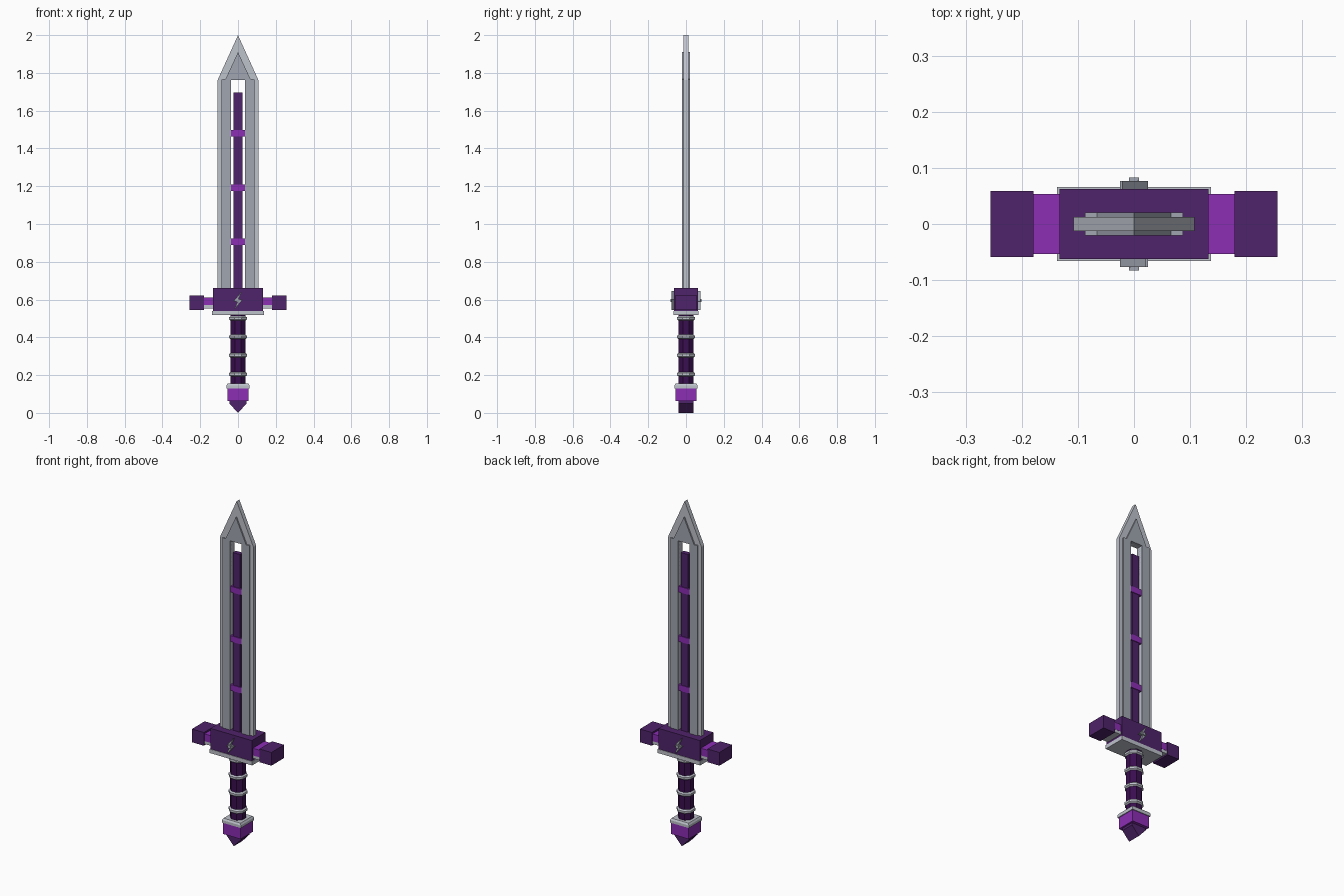
import bpy, bmesh, math

if "Cube" in bpy.data.objects:
    bpy.data.objects.remove(bpy.data.objects["Cube"])


def material(name, rgb):
    # sRGB bytes to linear diffuse colour
    lin = [((c / 255 + 0.055) / 1.055) ** 2.4 for c in rgb]
    m = bpy.data.materials.new(name)
    m.diffuse_color = (*lin, 1)
    m.use_nodes = True
    m.node_tree.nodes["Principled BSDF"].inputs["Base Color"].default_value = m.diffuse_color
    return m


LIGHT = material("light_silver", (190, 194, 203))
STEEL = material("steel", (161, 166, 177))
DARK = material("dark_purple", (79, 35, 106))
BRIGHT = material("bright_purple", (139, 46, 180))
GRIP = material("deep_grip_purple", (58, 14, 80))


def finish(name, bm, mat):
    bmesh.ops.recalc_face_normals(bm, faces=bm.faces)
    mesh = bpy.data.meshes.new(name)
    bm.to_mesh(mesh)
    bm.free()
    mesh.materials.append(mat)
    ob = bpy.data.objects.new(name, mesh)
    bpy.context.collection.objects.link(ob)
    return ob


def box(name, x0, x1, y, z0, z1, mat):
    return prism(name, [(x0, z0), (x1, z0), (x1, z1), (x0, z1)], -y, y, mat)


def prism(name, profile, y0, y1, mat):
    # x-z outline extruded along y
    bm = bmesh.new()
    face = bm.faces.new([bm.verts.new((x, y0, z)) for x, z in profile])
    new = bmesh.ops.extrude_face_region(bm, geom=[face])["geom"]
    verts = [v for v in new if isinstance(v, bmesh.types.BMVert)]
    bmesh.ops.translate(bm, verts=verts, vec=(0, y1 - y0, 0))
    return finish(name, bm, mat)


def lathe(name, profile, sides, mat):
    # closed stack of rings from (radius, z) pairs
    bm = bmesh.new()
    rings = []
    for r, z in profile:
        rings.append([bm.verts.new((r * math.cos((i + 0.5) * math.tau / sides),
                                    r * math.sin((i + 0.5) * math.tau / sides), z))
                      for i in range(sides)])
    for a, b in zip(rings, rings[1:]):
        for i in range(sides):
            j = (i + 1) % sides
            bm.faces.new((a[i], a[j], b[j], b[i]))
    bm.faces.new(rings[0])
    bm.faces.new(rings[-1])
    return finish(name, bm, mat)


# Blade: thin cutting frame with an open slot, and a thicker raised ridge on it
def slotted(name, w, shoulder, tip_w, tip, y, mat):
    s, top, base = 0.037, 1.762, 0.65
    prism(name, [(-w, base), (-s, base), (-s, top), (s, top), (s, base), (w, base),
                 (w, shoulder), (tip_w, shoulder + 0.001), (0, tip),
                 (-tip_w, shoulder + 0.001), (-w, shoulder)], -y, y, mat)


slotted("blade_edge", 0.108, 1.762, 0.1075, 2.0, 0.0125, LIGHT)
slotted("blade_ridge", 0.087, 1.766, 0.066, 1.91, 0.0205, STEEL)

# Core rod in the slot with its three bands
box("blade_core", -0.023, 0.023, 0.0135, 0.65, 1.695, DARK)
for z in (0.907, 1.192, 1.48):
    box("core_band", -0.0375, 0.0375, 0.0175, z - 0.017, z + 0.017, BRIGHT)

# Guard
box("guard_block", -0.133, 0.133, 0.0625, 0.54, 0.66, DARK)
box("guard_plate", -0.137, 0.137, 0.0655, 0.517, 0.54, LIGHT)
for s in (-1, 1):
    def side(name, a, b, *rest):
        box(name, min(s * a, s * b), max(s * a, s * b), *rest)
    side("guard_arm", 0.12, 0.19, 0.0535, 0.57, 0.612, BRIGHT)
    side("guard_arm_underside", 0.12, 0.19, 0.0525, 0.553, 0.57, LIGHT)
    side("guard_end", 0.179, 0.256, 0.0585, 0.545, 0.622, DARK)

# Zigzag emblem on the front and back of the guard
half = [(0.021, 0.645), (-0.025, 0.59), (-0.002, 0.59)]
zigzag = half + [(-x, 1.19 - z) for x, z in half]
for s in (-1, 1):
    prism("zigzag_emblem", [(-s * x, z) for x, z in zigzag], s * 0.06, s * 0.0765, STEEL)
    prism("emblem_center", [(-0.009, 0.587), (0.009, 0.587), (0.009, 0.603), (-0.009, 0.603)],
          s * 0.06, s * 0.083, STEEL)

# Grip with rings
lathe("grip", [(0.0425, 0.14), (0.0425, 0.52)], 8, GRIP)
for z in (0.205, 0.305, 0.402, 0.5):
    lathe("grip_ring", [(0.042, z - 0.0125), (0.051, z - 0.006),
                        (0.051, z + 0.006), (0.042, z + 0.0125)], 8, LIGHT)

# Pommel: chamfered square collar, block and wedge
q = math.sqrt(2)
lathe("pommel_collar", [(0.061 * q, 0.13), (0.061 * q, 0.145), (0.055 * q, 0.155)], 4, LIGHT)
box("pommel_block", -0.056, 0.056, 0.056, 0.063, 0.13, BRIGHT)
prism("pommel_wedge", [(-0.046, 0.063), (-0.046, 0.05), (0, 0), (0.046, 0.05), (0.046, 0.063)],
      -0.039, 0.039, DARK)
